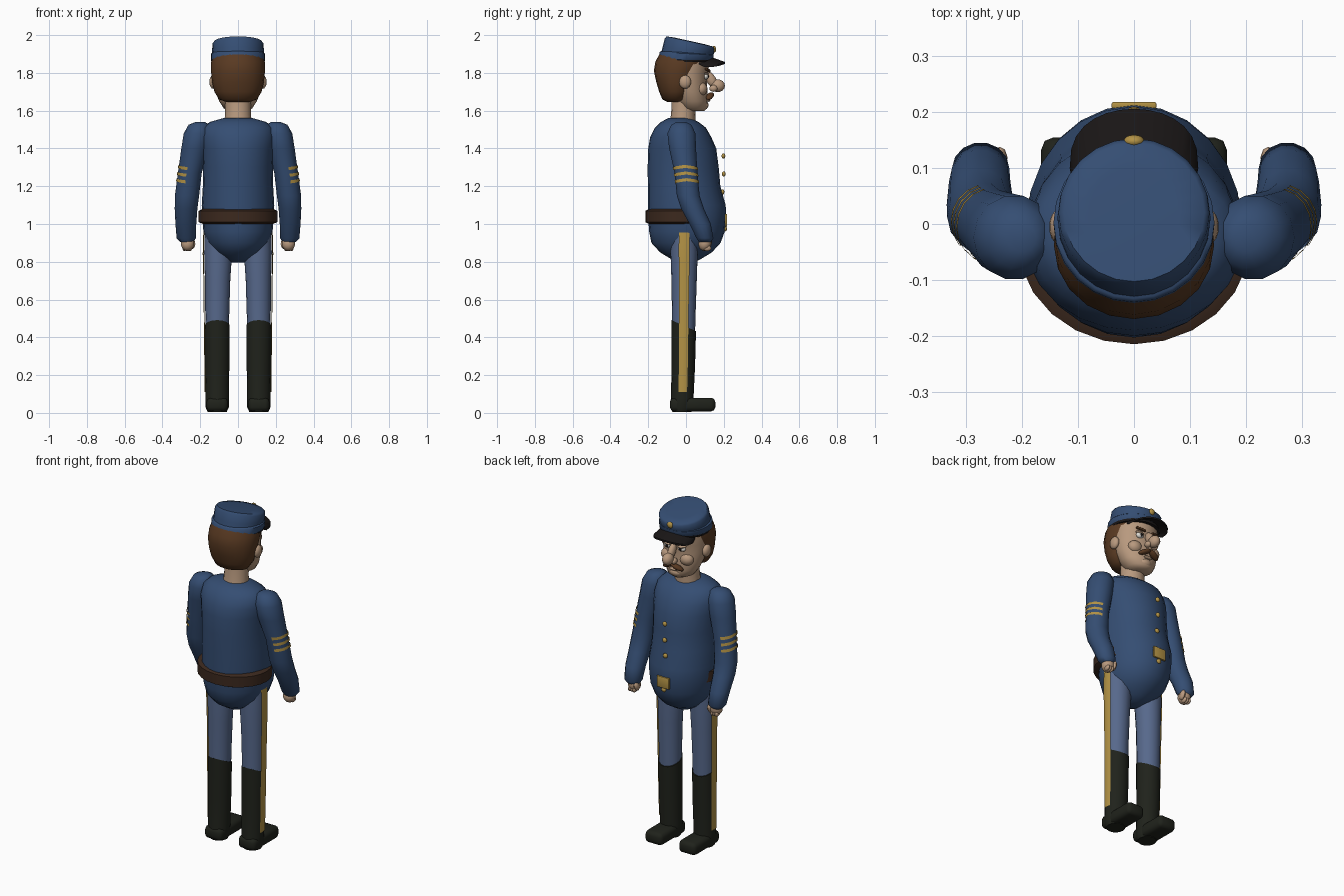
import bpy, bmesh
from math import sin, cos, pi, radians
from mathutils import Matrix, Euler

if "Cube" in bpy.data.objects:
    bpy.data.objects.remove(bpy.data.objects["Cube"])

COLORS = dict(navy=(.035, .075, .17), trousers=(.095, .14, .26), gold=(.45, .29, .06), boot=(.014, .016, .011),
              hair=(.1, .042, .016), skin=(.48, .32, .21), belt=(.045, .022, .013), black=(.01, .008, .008),
              white=(.75, .73, .68))
MATS = {}
for key, rgb in COLORS.items():
    MATS[key] = bpy.data.materials.new(key)
    MATS[key].diffuse_color = (*rgb, 1)


def finish(name, bm, mat, closed=True, angle=50):
    if closed:
        bmesh.ops.recalc_face_normals(bm, faces=bm.faces)
    me = bpy.data.meshes.new(name)
    bm.to_mesh(me)
    bm.free()
    me.materials.append(MATS[mat])
    ob = bpy.data.objects.new(name, me)
    bpy.context.collection.objects.link(ob)
    bpy.ops.object.select_all(action='DESELECT')
    bpy.context.view_layer.objects.active = ob
    ob.select_set(True)
    bpy.ops.object.shade_smooth_by_angle(angle=radians(angle))
    return ob


# Stack of elliptical rings: (cx, cy, z, rx, ry[, slope along y])
def loft(name, rings, mat, n=20, s=1, angle=50):
    bm = bmesh.new()
    rows = []
    for cx, cy, z, rx, ry, *sl in rings:
        k = sl[0] if sl else 0
        rows.append([bm.verts.new((s * (cx + rx * cos(2 * pi * i / n)), cy + ry * sin(2 * pi * i / n),
                                   z + k * ry * sin(2 * pi * i / n))) for i in range(n)])
    for a, b in zip(rows, rows[1:]):
        for i in range(n):
            bm.faces.new((a[i], a[(i + 1) % n], b[(i + 1) % n], b[i]))
    bm.faces.new(rows[0])
    bm.faces.new(rows[-1])
    return finish(name, bm, mat, angle=angle)


def ring_at(rings, z):
    for a, b in zip(rings, rings[1:]):
        if min(a[2], b[2]) <= z <= max(a[2], b[2]):
            t = (z - a[2]) / (b[2] - a[2])
            return [a[i] + (b[i] - a[i]) * t for i in range(5)]


# Thin trim patch lying on a lofted surface
def patch(name, rings, z0, z1, a0, a1, mat, s, rows=2, cols=8, off=.004, dip=0):
    bm = bmesh.new()
    grid = []
    for r in range(rows):
        row = []
        for c in range(cols + 1):
            t = c / cols
            z = z0 + (z1 - z0) * r / (rows - 1) + dip * (1 - abs(2 * t - 1))
            cx, cy, _, rx, ry = ring_at(rings, z)
            a = radians(a0 + (a1 - a0) * t)
            row.append(bm.verts.new((s * (cx + (rx + off) * cos(a)), cy + (ry + off) * sin(a), z)))
        grid.append(row)
    for a, b in zip(grid, grid[1:]):
        for i in range(cols):
            f = (a[i], a[i + 1], b[i + 1], b[i])
            bm.faces.new(f if s > 0 else f[::-1])
    return finish(name, bm, mat, closed=False)


def ball(name, loc, r, mat, rot=(0, 0, 0), seg=14):
    bm = bmesh.new()
    m = Matrix.Translation(loc) @ Euler([radians(v) for v in rot]).to_matrix().to_4x4() @ Matrix.Diagonal((*r, 1))
    bmesh.ops.create_uvsphere(bm, u_segments=seg, v_segments=8, radius=1, matrix=m)
    return finish(name, bm, mat)


def box(name, loc, size, mat, bevel=0, rot=(0, 0, 0)):
    bm = bmesh.new()
    m = Matrix.Translation(loc) @ Euler([radians(v) for v in rot]).to_matrix().to_4x4() @ Matrix.Diagonal((*size, 1))
    bmesh.ops.create_cube(bm, size=1, matrix=m)
    if bevel:
        bmesh.ops.bevel(bm, geom=bm.edges[:], offset=bevel, segments=2, profile=.5, affect='EDGES')
    return finish(name, bm, mat)


# Jacket with a round belly, and the belt sinking into it at the front
loft("jacket", [(0, 0, .795, .03, .04), (0, 0, .815, .075, .08), (0, 0, .85, .125, .137), (0, 0, .9, .163, .183),
                (0, .005, .96, .183, .2), (0, .006, 1.04, .19, .207), (0, .004, 1.1, .192, .206),
                (0, -.01, 1.2, .186, .192), (0, -.015, 1.3, .184, .188), (0, -.02, 1.4, .19, .18),
                (0, -.028, 1.46, .195, .162), (0, -.03, 1.51, .185, .135), (0, -.033, 1.54, .15, .1),
                (0, -.035, 1.56, .08, .06)], "navy", 24)
loft("belt", [(0, -.03, 1.0, .185, .165), (0, -.03, 1.01, .208, .185), (0, -.03, 1.07, .208, .185),
              (0, -.03, 1.08, .185, .165)], "belt", 24)
box("buckle", (0, .212, 1.02), (.08, .012, .065), "gold", .003)
for y, z in ((.198, 1.36), (.2, 1.265), (.193, 1.17), (.207, .975)):
    ball("jacket_button", (0, y, z), (.014, .01, .014), "gold", seg=10)

ARM = [(.2, -.025, 1.54, .025, .025), (.207, -.025, 1.525, .055, .055), (.214, -.024, 1.48, .073, .076),
       (.228, -.018, 1.4, .072, .073), (.255, 0, 1.27, .063, .062), (.27, .012, 1.15, .064, .062),
       (.275, .035, 1.08, .06, .062), (.276, .075, 1.0, .055, .058), (.274, .1, .925, .051, .046),
       (.272, .1, .905, .035, .032)]
LEG = [(.105, -.01, .97, .07, .07), (.105, -.01, .85, .074, .072), (.108, -.01, .7, .067, .067),
       (.11, -.012, .5, .063, .062), (.11, -.014, .25, .06, .058), (.11, -.018, .06, .058, .055)]
BOOT = [(.11, -.012, .462, .066, .065, -.45), (.11, -.014, .25, .064, .062), (.11, -.02, .08, .062, .06),
        (.11, -.022, .03, .062, .062), (.11, -.022, .005, .05, .05)]

for s, side in ((1, "right"), (-1, "left")):
    # Sleeve, rank stripes and hand
    loft(side + "_sleeve", ARM, "navy", 14, s)
    for z in (1.215, 1.25, 1.285):
        patch(side + "_sleeve_stripe", ARM, z, z + .016, -75, 75, "gold", s, dip=.012)
    ball(side + "_hand", (s * .267, .1, .897), (.036, .034, .04), "skin", (-15, 0, 0))
    ball(side + "_thumb", (s * .24, .118, .895), (.014, .018, .028), "skin", (-25, 0, 0), 8)
    for i in range(3):
        ball(side + "_finger", (s * (.255 + i * .014), .112, .872), (.011, .022, .016), "skin", seg=8)
    # Trouser leg, stripe, boot
    loft(side + "_trouser_leg", LEG, "trousers", 16, s)
    loft(side + "_boot_shaft", BOOT, "boot", 16, s)
    patch(side + "_trouser_stripe", LEG, .11, .955, -21, 21, "gold", s, rows=16, cols=4, off=.008)
    box(side + "_boot_foot", (s * .11, .035, .044), (.112, .24, .072), "boot", .022)
    # Face details that come in pairs
    ball(side + "_ear", (s * .132, -.005, 1.752), (.02, .032, .036), "skin")
    ball(side + "_eye", (s * .046, .104, 1.782), (.024, .014, .017), "white")
    ball(side + "_pupil", (s * .044, .115, 1.782), (.009, .006, .011), "black", seg=8)
    ball(side + "_eyelid", (s * .047, .105, 1.794), (.027, .017, .008), "skin", (0, s * -10, 0))
    box(side + "_eyebrow", (s * .048, .116, 1.815), (.055, .014, .012), "hair", .003, (0, s * -14, s * -20))
    ball(side + "_cheek", (s * .06, .08, 1.715), (.042, .034, .036), "skin")
    ball(side + "_nostril", (s * .024, .145, 1.718), (.016, .022, .018), "skin")
    ball(side + "_moustache", (s * .03, .127, 1.677), (.04, .019, .014), "hair", (0, s * 24, s * -18))

# Neck, face and hair
loft("neck", [(0, -.02, 1.53, .075, .07), (0, -.015, 1.58, .068, .064), (0, -.01, 1.68, .068, .064)], "skin", 16)
loft("face", [(0, .05, 1.597, .04, .045), (0, .042, 1.612, .075, .07), (0, .032, 1.65, .1, .083),
              (0, .02, 1.7, .118, .093), (0, .005, 1.75, .126, .105), (0, 0, 1.8, .129, .116),
              (0, 0, 1.85, .13, .124), (0, 0, 1.9, .125, .122)], "skin", 20)
loft("hair", [(0, -.055, 1.645, .06, .04), (0, -.055, 1.66, .1, .07), (0, -.052, 1.7, .125, .09),
              (0, -.048, 1.75, .137, .109), (0, -.04, 1.81, .143, .13), (0, -.022, 1.86, .142, .14),
              (0, -.01, 1.9, .13, .13)], "hair", 20)
ball("chin", (0, .088, 1.63), (.042, .032, .026), "skin")
ball("lower_lip", (0, .117, 1.655), (.026, .012, .008), "skin")
ball("nose_bridge", (0, .132, 1.765), (.02, .026, .05), "skin", (32, 0, 0))
ball("nose_tip", (0, .168, 1.732), (.03, .038, .034), "skin")

# Cap: sloping crown, band, peak and badge
loft("cap_crown", [(0, .003, 1.885, .136, .138, -.05), (0, .012, 1.92, .137, .136, -.12),
                   (0, .02, 1.955, .135, .133, -.2), (0, .021, 1.966, .126, .124, -.22),
                   (0, .021, 1.969, .08, .08, -.22)], "navy", 24)
loft("cap_band", [(0, 0, 1.865, .138, .139), (0, 0, 1.87, .144, .144), (0, .003, 1.902, .144, .143, -.05),
                  (0, .003, 1.908, .136, .136, -.05)], "navy", 24)
loft("cap_strap", [(0, 0, 1.857, .14, .141), (0, 0, 1.869, .1435, .1435)], "black", 24)

bm = bmesh.new()
N = 14
loops = []
for drop in (0, -.01):
    outer, inner = [], []
    for i in range(N + 1):
        a = pi * i / N
        x = .115 * cos(a)
        y = .1 + .106 * max(sin(a), 0) ** .75
        sag = .03 * (x / .115) ** 2
        outer.append(bm.verts.new((x, y, 1.858 + drop - sag * .6)))
        inner.append(bm.verts.new((x * .95, .07 + .06 * sin(a), 1.885 + drop - sag)))
    loops.append((outer, inner))
(o1, i1), (o2, i2) = loops
for i in range(N):
    for a, b in ((o1, i1), (o2, i2), (o1, o2), (i1, i2)):
        bm.faces.new((a[i], a[i + 1], b[i + 1], b[i]))
for e in (0, N):
    bm.faces.new((o1[e], i1[e], i2[e], o2[e]))
finish("cap_peak", bm, "black")
ball("cap_badge", (0, .148, 1.925), (.019, .012, .018), "gold", seg=10)

for m in bpy.data.materials:
    if m.users and not m.is_grease_pencil:
        m.use_nodes = True
        m.node_tree.nodes["Principled BSDF"].inputs["Base Color"].default_value = m.diffuse_color
